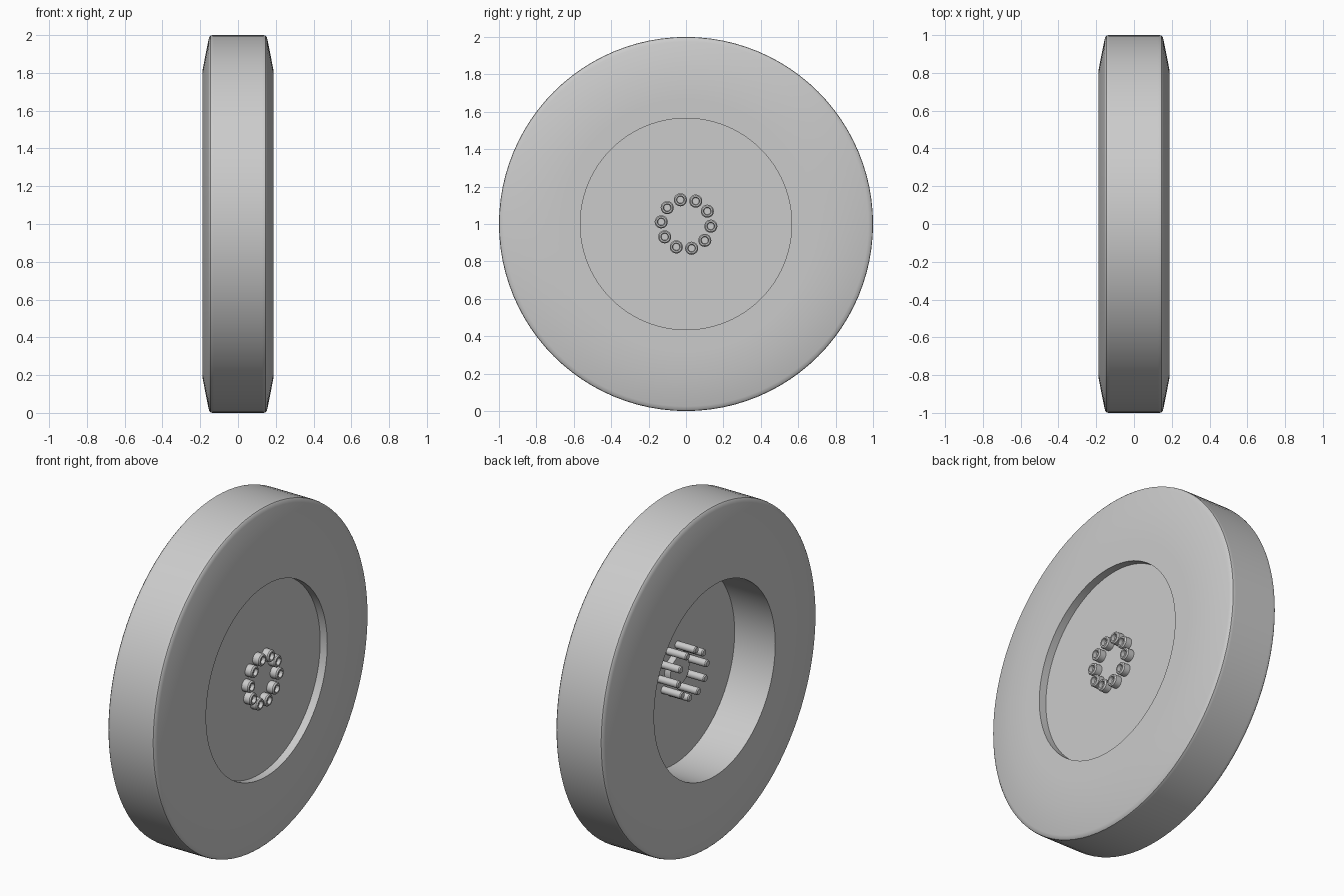
import bpy, math

cube = bpy.data.objects.get("Cube")
if cube:
    bpy.data.objects.remove(cube, do_unlink=True)

grey = bpy.data.materials.new("plain grey")
grey.use_nodes = True
colour = (0.6, 0.6, 0.6, 1)
grey.diffuse_color = colour
grey.node_tree.nodes["Principled BSDF"].inputs["Base Color"].default_value = colour


def lathe(name, profile, steps, centre=(0, 0, 1), closed=False):
    """Turn (x, radius) points about the x axis; open profiles start and end on a cap."""
    verts, faces, count = [], [], len(profile)
    for i in range(steps):
        a = math.tau * i / steps
        verts += [(x, r * math.cos(a), r * math.sin(a)) for x, r in profile]
    for i in range(steps):
        j = (i + 1) % steps
        for k in range(count if closed else count - 1):
            m = (k + 1) % count
            faces.append((i * count + k, i * count + m, j * count + m, j * count + k))
    if not closed:
        faces.append([i * count for i in reversed(range(steps))])
        faces.append([i * count + count - 1 for i in range(steps)])
    mesh = bpy.data.meshes.new(name)
    mesh.from_pydata(verts, [], faces)
    mesh.materials.append(grey)
    obj = bpy.data.objects.new(name, mesh)
    bpy.context.collection.objects.link(obj)
    obj.location = centre
    bpy.ops.object.select_all(action="DESELECT")
    obj.select_set(True)
    bpy.context.view_layer.objects.active = obj
    bpy.ops.object.mode_set(mode="EDIT")
    bpy.ops.mesh.select_all(action="SELECT")
    bpy.ops.mesh.normals_make_consistent(inside=False)
    bpy.ops.object.mode_set(mode="OBJECT")
    bpy.ops.object.shade_smooth_by_angle(angle=math.radians(35))
    return obj


# Tyre: flat tread, rounded shoulders, tapered sidewalls and a straight bore
half = [(0.187, 0.565), (0.187, 0.67), (0.187, 0.82), (0.156, 0.975),
        (0.152, 0.99), (0.145, 0.998), (0.135, 1.0), (0.128, 1.0)]
lathe("tyre", half + [(-x, r) for x, r in reversed(half)], 96, closed=True)

# Thin hub plate near the left side, with a low boss on its inner face
lathe("hub_plate", [(0.078, 0.565), (0.141, 0.565)], 96)
lathe("hub_boss", [(0.04, 0.088), (0.08, 0.088)], 48)

# Ring of socket-head bolts, their shanks passing through the plate
bolt = [(-0.05, 0.016), (-0.044, 0.021), (0.141, 0.021), (0.141, 0.035),
        (0.178, 0.035), (0.185, 0.029), (0.185, 0.021), (0.165, 0.018)]
for i in range(10):
    a = math.radians(36 * i - 5)
    lathe(f"bolt_{i + 1}", bolt, 24, (0, 0.133 * math.cos(a), 1 + 0.133 * math.sin(a)))
